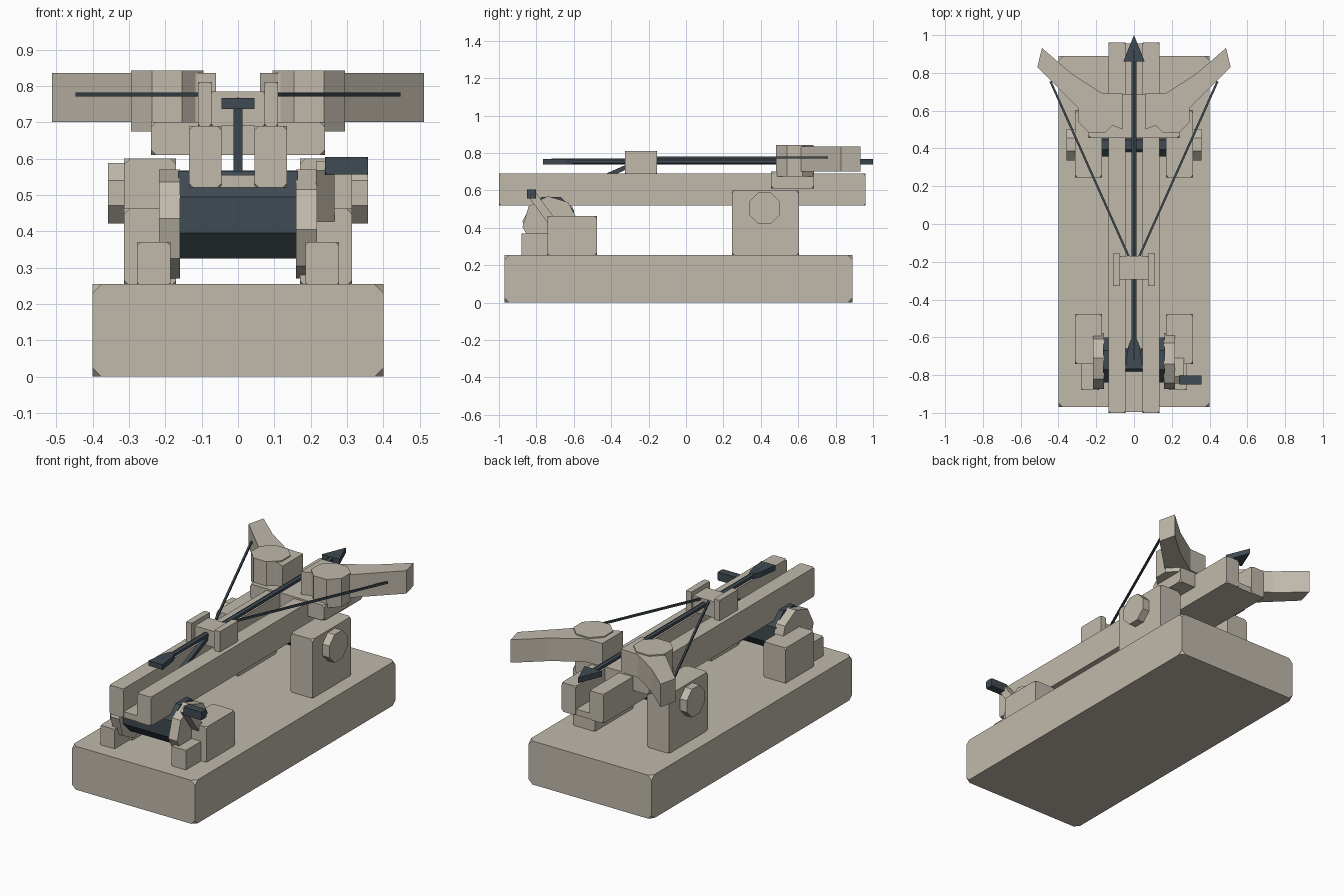
import bpy, bmesh, math
from mathutils import Matrix, Vector

if "Cube" in bpy.data.objects:
    bpy.data.objects.remove(bpy.data.objects["Cube"])


def material(name, rgb):
    m = bpy.data.materials.new(name)
    m.diffuse_color = (*rgb, 1)
    m.use_nodes = True
    m.node_tree.nodes["Principled BSDF"].inputs["Base Color"].default_value = m.diffuse_color
    return m


STONE = material("pale_wood", (0.53, 0.485, 0.41))
IRON = material("dark_iron", (0.05, 0.07, 0.085))


def finish(name, bm, mat):
    bmesh.ops.recalc_face_normals(bm, faces=bm.faces)
    me = bpy.data.meshes.new(name)
    bm.to_mesh(me)
    bm.free()
    me.materials.append(mat)
    ob = bpy.data.objects.new(name, me)
    bpy.context.collection.objects.link(ob)
    return ob


def box(name, x, y, z, mat=STONE, chip=0.0):
    """Box from (min, max) ranges with optionally chipped corners."""
    bm = bmesh.new()
    bmesh.ops.create_cube(bm, size=1)
    for v in bm.verts:
        v.co = Vector([(a + b) / 2 + c * abs(b - a) for (a, b), c in zip((x, y, z), v.co)])
    if chip:
        bmesh.ops.bevel(bm, geom=bm.verts[:], offset=chip, segments=1, affect='VERTICES')
    return finish(name, bm, mat)


def rod(name, a, b, r, sides, mat, turn=0.0):
    """Prism with a regular cross-section between two points."""
    a, b = Vector(a), Vector(b)
    bm = bmesh.new()
    rot = (b - a).to_track_quat('Z', 'Y').to_matrix().to_4x4()
    bmesh.ops.create_cone(bm, cap_ends=True, segments=sides, radius1=r, radius2=r,
                          depth=(b - a).length,
                          matrix=Matrix.Translation((a + b) / 2) @ rot @ Matrix.Rotation(turn, 4, 'Z'))
    return finish(name, bm, mat)


def plate(name, pts, z0, z1, mat):
    """Outline in plan, extruded upward."""
    bm = bmesh.new()
    f = bm.faces.new([bm.verts.new((x, y, z0)) for x, y in pts])
    up = bmesh.ops.extrude_face_region(bm, geom=[f])["geom"]
    for v in up:
        if isinstance(v, bmesh.types.BMVert):
            v.co.z = z1
    return finish(name, bm, mat)


def sx(s, a, b):
    return tuple(sorted((s * a, s * b)))


EIGHTH = math.pi / 8

# Base slab and stock with its central groove
box("base", (-0.40, 0.40), (-0.97, 0.89), (0, 0.255), chip=0.025)
box("groove_floor", (-0.05, 0.05), (-0.995, 0.955), (0.52, 0.555))
box("bow_cross_beam", (-0.24, 0.24), (0.455, 0.685), (0.61, 0.70), chip=0.015)

# Pivot axle and winch drum
rod("pivot_axle", (-0.2, 0.42, 0.505), (0.2, 0.42, 0.505), 0.068, 8, IRON, EIGHTH)
rod("winch_drum", (-0.165, -0.72, 0.445), (0.165, -0.72, 0.445), 0.13, 8, IRON, EIGHTH)

for s, side in ((-1, "left"), (1, "right")):
    box(side + "_rail", sx(s, 0.045, 0.135), (-1, 0.96), (0.52, 0.69), chip=0.012)
    # Pivot post with its bolt
    box(side + "_post", sx(s, 0.17, 0.313), (0.245, 0.603), (0.25, 0.60), chip=0.016)
    rod(side + "_pivot_bolt", (s * 0.30, 0.42, 0.505), (s * 0.358, 0.42, 0.505), 0.09, 8, STONE, EIGHTH)
    # Winch bearings and end disc
    box(side + "_bearing_block", sx(s, 0.17, 0.313), (-0.74, -0.477), (0.25, 0.462), chip=0.014)
    box(side + "_bearing_step", sx(s, 0.185, 0.278), (-0.88, -0.72), (0.25, 0.37), chip=0.01)
    rod(side + "_winch_disc", (s * 0.16, -0.725, 0.42), (s * 0.217, -0.725, 0.42), 0.15, 8, STONE, 0.1)
    # Spring bundle and bow arm
    rod(side + "_spring_bundle", (s * 0.195, 0.582, 0.675), (s * 0.195, 0.582, 0.842), 0.108, 8, STONE, EIGHTH)
    arm = [(0.06, 0.50), (0.11, 0.52), (0.20, 0.50), (0.285, 0.54), (0.295, 0.615),
           (0.512, 0.83), (0.487, 0.932), (0.335, 0.80), (0.175, 0.695), (0.06, 0.69)]
    plate(side + "_bow_arm", [(s * x, y) for x, y in arm], 0.70, 0.835, STONE)
    # Bowstring and slider cheek
    rod(side + "_bowstring", (s * 0.442, 0.755, 0.776), (s * 0.02, -0.19, 0.776), 0.008, 4, IRON, math.pi / 4)
    box(side + "_slider_cheek", sx(s, 0.073, 0.11), (-0.325, -0.155), (0.69, 0.81), chip=0.006)

# Slider and draw rope running down to the drum
box("slider", (-0.075, 0.075), (-0.295, -0.17), (0.69, 0.784), chip=0.006)
rod("draw_rope", (0, -0.25, 0.755), (0, -0.70, 0.555), 0.017, 4, IRON, math.pi / 4)

# Bolt: shaft, head and tail
rod("bolt_shaft", (0, -0.72, 0.753), (0, 0.92, 0.753), 0.016, 6, IRON)
plate("bolt_head", [(-0.057, 0.86), (0.057, 0.86), (0, 1.0)], 0.737, 0.768, IRON)
plate("bolt_tail", [(-0.046, -0.765), (0.046, -0.765), (0.03, -0.645), (0.013, -0.605),
                    (-0.013, -0.605), (-0.03, -0.645)], 0.737, 0.767, IRON)

# Crank arm and handle on the right side
bm = bmesh.new()
bmesh.ops.create_cube(bm, size=1)
start, end = Vector((0.24, -0.70, 0.41)), Vector((0.24, -0.825, 0.58))
angle = math.atan2(end.z - start.z, end.y - start.y)
bm.transform(Matrix.Translation((start + end) / 2) @ Matrix.Rotation(angle, 4, 'X')
             @ Matrix.Diagonal((0.05, (end - start).length, 0.045, 1)))
finish("crank_arm", bm, STONE)
box("crank_handle", (0.24, 0.357), (-0.85, -0.803), (0.556, 0.604), IRON, chip=0.005)
